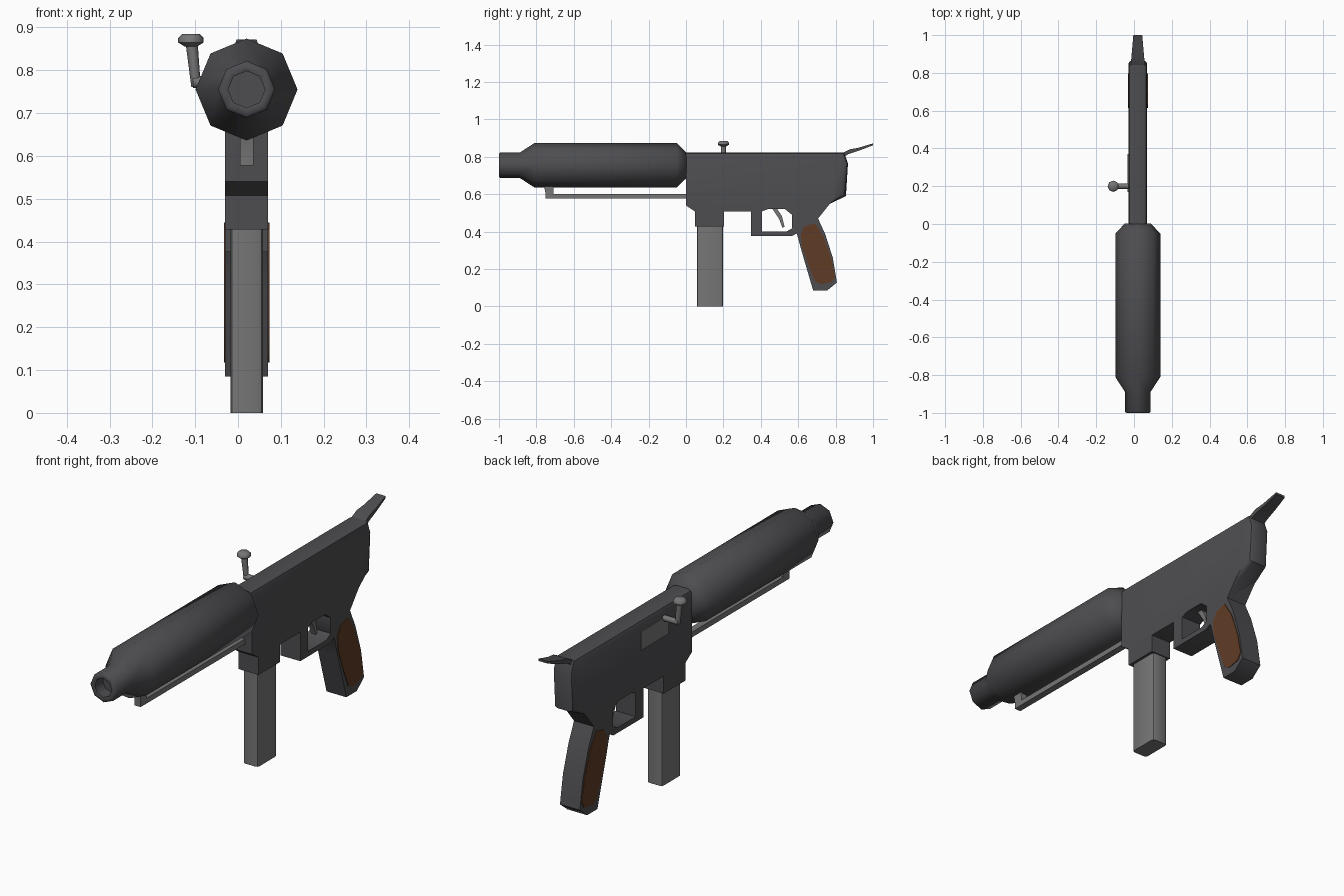
import bpy, bmesh, math
from mathutils import Vector

if "Cube" in bpy.data.objects:
    bpy.data.objects.remove(bpy.data.objects["Cube"])

CX = 0.02          # centre plane of the body
AXIS_Z = 0.755     # height of the barrel axis


def material(name, rgb):
    m = bpy.data.materials.new(name)
    m.diffuse_color = (*rgb, 1)
    m.use_nodes = True
    m.node_tree.nodes["Principled BSDF"].inputs["Base Color"].default_value = m.diffuse_color
    return m


DARK = material("dark_gunmetal", (0.075, 0.075, 0.082))
GREY = material("worn_steel", (0.18, 0.18, 0.18))
WOOD = material("brown_wood", (0.115, 0.044, 0.019))


def finish(name, bm, mat, angle=40):
    bmesh.ops.recalc_face_normals(bm, faces=bm.faces)
    me = bpy.data.meshes.new(name)
    bm.to_mesh(me)
    bm.free()
    me.materials.append(mat)
    ob = bpy.data.objects.new(name, me)
    bpy.context.collection.objects.link(ob)
    bpy.ops.object.select_all(action='DESELECT')
    ob.select_set(True)
    bpy.context.view_layer.objects.active = ob
    bpy.ops.object.shade_smooth_by_angle(angle=math.radians(angle))
    return ob


def plate(name, pts, x0, x1, mat, bevel=0, rule=None):
    """Extrude a (y, z) side profile from x0 to x1, bevelling edges picked by rule."""
    bm = bmesh.new()
    face = bm.faces.new([bm.verts.new((x0, y, z)) for y, z in pts])
    ext = bmesh.ops.extrude_face_region(bm, geom=[face])
    moved = [v for v in ext["geom"] if isinstance(v, bmesh.types.BMVert)]
    bmesh.ops.translate(bm, verts=moved, vec=(x1 - x0, 0, 0))
    bmesh.ops.recalc_face_normals(bm, faces=bm.faces)
    if bevel:
        edges = [e for e in bm.edges if rule(e)]
        bmesh.ops.bevel(bm, geom=edges, offset=bevel, segments=2,
                        profile=0.5, affect='EDGES')
    return finish(name, bm, mat)


def box(name, x, y, z, mat, **kw):
    return plate(name, [(y[0], z[0]), (y[1], z[0]), (y[1], z[1]), (y[0], z[1])],
                 x[0], x[1], mat, **kw)


def lathe(name, rings, start, direction, mat, sides=8):
    """Stack rings of (distance, radius) along a direction, capped at both ends."""
    bm = bmesh.new()
    rot = Vector((0, 0, 1)).rotation_difference(Vector(direction))
    loops = []
    for d, r in rings:
        loops.append([bm.verts.new(Vector(start) + rot @ Vector((
            r * math.cos(math.tau * i / sides), r * math.sin(math.tau * i / sides), d)))
            for i in range(sides)])
    for a, b in zip(loops, loops[1:]):
        for i in range(sides):
            j = (i + 1) % sides
            bm.faces.new((a[i], a[j], b[j], b[i]))
    bm.faces.new(loops[0])
    bm.faces.new(loops[-1])
    return finish(name, bm, mat, 50)


# Receiver, magazine well and pistol grip in one side profile
body = [(0, 0.823), (0, 0.54), (0.048, 0.508), (0.048, 0.428), (0.203, 0.428),
        (0.203, 0.508), (0.405, 0.508), (0.437, 0.52), (0.53, 0.52), (0.567, 0.49),
        (0.567, 0.42), (0.594, 0.385), (0.62, 0.29), (0.68, 0.085), (0.754, 0.085),
        (0.807, 0.128), (0.785, 0.26), (0.745, 0.385), (0.706, 0.47), (0.77, 0.55),
        (0.855, 0.59), (0.866, 0.765), (0.845, 0.823)]


def upper_side_edge(e):
    a, b = e.verts
    mid = (a.co + b.co) / 2
    return abs(a.co.x - b.co.x) < 1e-5 and mid.z > 0.56 and mid.y > 0.4


plate("receiver_and_grip", body, -0.03, 0.07, DARK, bevel=0.02, rule=upper_side_edge)

# Trigger guard and trigger
plate("trigger_guard", [(0.348, 0.51), (0.348, 0.376), (0.565, 0.376), (0.6, 0.395),
                        (0.59, 0.425), (0.567, 0.417), (0.535, 0.4), (0.405, 0.4),
                        (0.405, 0.51)], -0.03, 0.07, DARK)
plate("trigger", [(0.46, 0.525), (0.485, 0.525), (0.512, 0.485), (0.527, 0.425),
                  (0.515, 0.422), (0.497, 0.47)], 0.008, 0.032, GREY)

# Wooden panels on both sides of the grip
panel = [(0.613, 0.39), (0.635, 0.43), (0.69, 0.445), (0.735, 0.375), (0.775, 0.265),
         (0.797, 0.16), (0.78, 0.13), (0.72, 0.118), (0.69, 0.135), (0.655, 0.22), (0.62, 0.32)]
for side, x in (("left", -0.033), ("right", 0.067)):
    plate(side + "_grip_panel", panel, x, x + 0.006, WOOD)

# Magazine with softened upright corners
box("magazine", (-0.018, 0.058), (0.059, 0.198), (0, 0.44), GREY, bevel=0.012,
    rule=lambda e: abs(e.verts[0].co.z - e.verts[1].co.z) > 0.3)

# Octagonal barrel jacket with a hollow muzzle
lathe("barrel_jacket", [(-0.06, 0.043), (-0.002, 0.043), (0, 0.047), (0, 0.06), (-0.006, 0.067),
                        (-0.11, 0.067), (-0.19, 0.119), (-0.95, 0.119), (-1.003, 0.068)],
      (CX, -1, AXIS_Z), (0, -1, 0), DARK)

# Rod below the jacket with its front bracket
plate("under_rod", [(-0.752, 0.578), (0.01, 0.578), (0.01, 0.602), (-0.708, 0.602),
                    (-0.71, 0.65), (-0.76, 0.65), (-0.752, 0.61)], 0.005, 0.036, GREY)

# Ejection port plate on the left
box("ejection_port", (-0.034, -0.028), (0.17, 0.37), (0.69, 0.775), GREY)

# Cocking handle: stub, upright arm and knob
lathe("handle_stub", [(0, 0.014), (0.08, 0.014)], (-0.025, 0.2, 0.772), (-1, 0, 0), GREY)
lathe("handle_arm", [(0, 0.011), (0.1, 0.014)], (-0.098, 0.2, 0.762), (-0.1, 0, 1), GREY)
lathe("handle_knob", [(0, 0.014), (0.01, 0.03), (0.02, 0.03), (0.03, 0.02)],
      (-0.11, 0.2, 0.855), (0, 0, 1), GREY)

# Rear tab, narrowing towards its tip
tab = plate("rear_tab", [(0.83, 0.79), (0.868, 0.815), (0.93, 0.835), (1.0, 0.862),
                         (1.0, 0.872), (0.92, 0.848), (0.875, 0.84), (0.835, 0.82)],
            -0.015, 0.055, DARK)
for v in tab.data.vertices:
    t = max(0, (v.co.y - 0.87) / 0.13)
    v.co.x = CX + (v.co.x - CX) * (1 - 0.33 * t)
